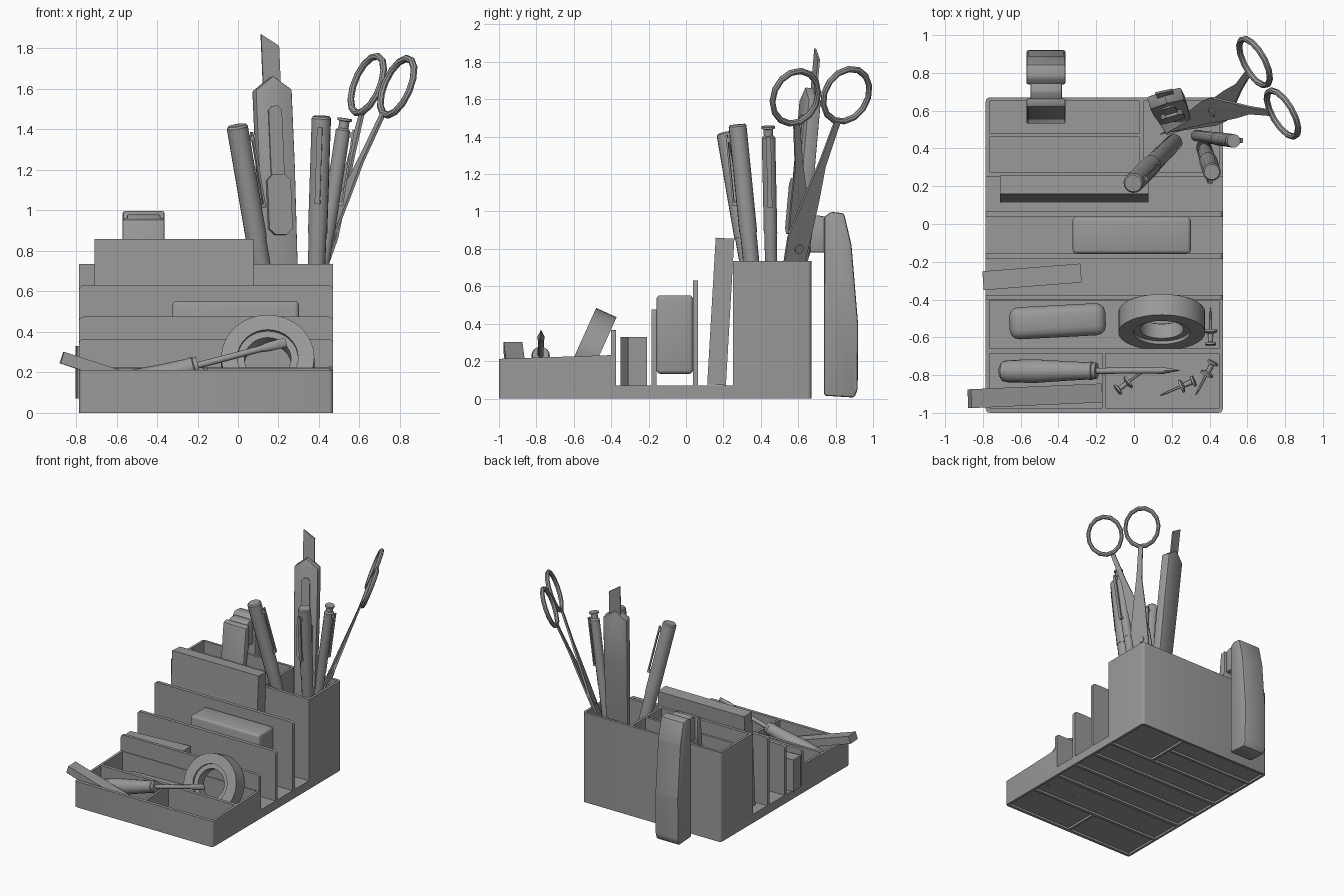
import bpy, bmesh
from math import sin, cos, pi, radians
from mathutils import Matrix, Vector, Euler

if "Cube" in bpy.data.objects:
    bpy.data.objects.remove(bpy.data.objects["Cube"])

SIDE = Matrix(((0, 0, 1, 0), (1, 0, 0, 0), (0, 1, 0, 0), (0, 0, 0, 1)))  # profile (y, z) extruded in x
GREY = bpy.data.materials.new("dark_grey")
GREY.diffuse_color = (.32, .32, .32, 1)
GREY.use_nodes = True
GREY.node_tree.nodes["Principled BSDF"].inputs["Base Color"].default_value = GREY.diffuse_color


def finish(bm, name, mat=None, smooth=True):
    bmesh.ops.recalc_face_normals(bm, faces=bm.faces)
    me = bpy.data.meshes.new(name)
    bm.to_mesh(me)
    bm.free()
    me.materials.append(GREY)
    ob = bpy.data.objects.new(name, me)
    bpy.context.collection.objects.link(ob)
    if mat:
        ob.matrix_world = mat
    if smooth:
        bpy.ops.object.select_all(action='DESELECT')
        ob.select_set(True)
        bpy.context.view_layer.objects.active = ob
        bpy.ops.object.shade_smooth_by_angle(angle=radians(32))
    return ob


def bevel(bm, edges, w, seg=2):
    bmesh.ops.bevel(bm, geom=list(edges), offset=w, segments=seg, profile=0.5, affect='EDGES')


def add_box(bm, x, y, z):
    m = Matrix.Translation(((x[0] + x[1]) / 2, (y[0] + y[1]) / 2, (z[0] + z[1]) / 2))
    bmesh.ops.create_cube(bm, size=1, matrix=m @ Matrix.Diagonal((x[1] - x[0], y[1] - y[0], z[1] - z[0], 1)))


def box(name, centre, size, rot=(0, 0, 0), bev=0, seg=3):
    bm = bmesh.new()
    add_box(bm, *[(-s / 2, s / 2) for s in size])
    if bev:
        bevel(bm, bm.edges, bev, seg)
    e = Euler([radians(a) for a in rot]).to_matrix().to_4x4()
    return finish(bm, name, Matrix.Translation(centre) @ e)


def prism_bm(pts, z0, z1):
    bm = bmesh.new()
    f = bm.faces.new([bm.verts.new((p[0], p[1], z0)) for p in pts])
    r = bmesh.ops.extrude_face_region(bm, geom=[f])
    bmesh.ops.translate(bm, vec=(0, 0, z1 - z0), verts=[v for v in r['geom'] if isinstance(v, bmesh.types.BMVert)])
    return bm


def loft_bm(rings, n):
    """rings of (z, rx, ry) ellipses along local z"""
    bm, prev = bmesh.new(), None
    for z, rx, ry in rings:
        ring = [bm.verts.new((rx * cos(2 * pi * i / n), ry * sin(2 * pi * i / n), z)) for i in range(n)]
        if prev:
            for i in range(n):
                bm.faces.new((prev[i], prev[(i + 1) % n], ring[(i + 1) % n], ring[i]))
        else:
            bm.faces.new(ring[::-1])
        prev = ring
    bm.faces.new(prev)
    return bm


def frame(a, b, hint):
    """matrix with origin a, z towards b, x close to hint"""
    z = (Vector(b) - Vector(a)).normalized()
    x = Vector(hint)
    x = (x - z * x.dot(z)).normalized()
    m = Matrix((x, z.cross(x), z)).transposed().to_4x4()
    return Matrix.Translation(a) @ m


# organiser body: stepped side profile
prof = [(-1, 0), (.67, 0), (.67, .735), (.25, .735), (.25, .07)]
for y0, y1, h in ((.037, .065, .63), (-.185, -.157, .475), (-.4, -.375, .365)):
    prof += [(y1, .07), (y1, h), (y0, h), (y0, .07)]
prof[-1] = (-.4, .232)
prof.append((-1, .212))
bm = prism_bm(prof, -.785, .47)
corner = []
for e in bm.edges:
    d = e.verts[1].co - e.verts[0].co
    mid = (e.verts[0].co + e.verts[1].co) / 2
    if abs(d.z) < 1e-5 and ((abs(d.x) < 1e-5 and (mid.x < -.99 or mid.x > .66)) or
                            (abs(d.y) < 1e-5 and abs(d.x) < .05)):
        corner.append(e)
bevel(bm, corner, .022, 3)
body = finish(bm, "organiser_body", SIDE)

# pockets, and recesses underneath
pockets = [((-.765, .45), (-.66, -.405)), ((-.765, -.17), (-.975, -.685)), ((-.15, .45), (-.975, -.685)),
           ((-.765, .03), (.48, .65)), ((-.765, .03), (.275, .46)), ((.05, .45), (.275, .65))]
slots = [((-.765, .45), y) for y in ((-.375, -.185), (-.157, .037), (.065, .25))]
bm = bmesh.new()
for x, y in pockets:
    add_box(bm, x, y, (.022, 1))
for x, y in pockets + slots:
    add_box(bm, x, y, (-.1, .017))
cutter = finish(bm, "pocket_cutter", smooth=False)
cutter.hide_render = True
mod = body.modifiers.new("pockets", 'BOOLEAN')
mod.operation, mod.object, mod.solver = 'DIFFERENCE', cutter, 'EXACT'
bpy.context.view_layer.objects.active = body
bpy.ops.object.modifier_move_to_index(modifier="pockets", index=0)
bpy.ops.object.modifier_apply(modifier="pockets")
bpy.data.objects.remove(cutter)

# things standing in the slots and lying in the tray
box("notebook", (-.317, .186, .465), (.785, .1, .785), (-3.3, 0, 0))
box("note_block", (-.012, -.06, .342), (.625, .195, .42), bev=.02)
box("small_box", (-.54, -.28, .2), (.52, .1, .26), (0, 0, 4.5))
box("leaning_bar", (-.525, -.91, .161), (.727, .1, .06), (0, 18, 2.5))
box("eraser", (-.405, -.515, .08), (.51, .17, .115), (0, 0, 3), .05)

# tape roll leaning in the tray: tape and recessed inner core
for name, w, ro, ri in (("tape_roll", .06, .23, .15), ("tape_core", .042, .15, .115)):
    bm, n = bmesh.new(), 32
    rings = [[bm.verts.new((r * cos(2 * pi * i / n), r * sin(2 * pi * i / n), z)) for i in range(n)]
             for r, z in ((ro, -w), (ro, w), (ri, w), (ri, -w))]
    for k in range(4):
        a, b = rings[k], rings[(k + 1) % 4]
        for i in range(n):
            bm.faces.new((a[i], a[(i + 1) % n], b[(i + 1) % n], b[i]))
    finish(bm, name, frame((.147, -.52, .25), (.147, .39, -.16), (1, 0, 0)))

# screwdriver: handle, then shaft ending in a flat blade
m = frame((-.71, -.78, .1), (.24, -.775, .35), (0, 1, 0))
finish(loft_bm([(0, .03, .03), (.015, .052, .052), (.05, .06, .06), (.2, .062, .062), (.36, .052, .052),
                (.48, .046, .046), (.505, .05, .05), (.51, .044, .044), (.53, .044, .044)], 16),
       "screwdriver_handle", m)
finish(loft_bm([(.5, .016, .016), (.85, .016, .016), (.88, .02, .022), (.95, .008, .024), (.98, .002, .02)], 12),
       "screwdriver_shaft", m)

# push pins
tack = [(0, .03), (.012, .03), (.016, .014), (.06, .012), (.068, .034), (.08, .034), (.082, .006), (.17, .005), (.2, .001)]
for i, (a, b) in enumerate([((.405, -.64, .055), (.405, -.42, .03)), ((-.09, -.88, .055), (.09, -.75, .03)),
                            ((.32, -.83, .055), (.11, -.92, .03)), ((.42, -.73, .055), (.33, -.9, .03))]):
    finish(loft_bm([(z, r, r) for z, r in tack], 12), "push_pin_%d" % (i + 1), frame(a, b, (0, 0, 1)))


# pens with clips; clip sits on the local +x side
def pen(name, a, b, r, clip_dir, n, button):
    L = (Vector(b) - Vector(a)).length
    m = frame(a, b, clip_dir)
    rings = [(0, .006), (.1, r * .6), (.14, r * .85), (L * .6, r * .92), (L * .6, r), (L - .01, r), (L, r * .85)]
    if button:
        rings = rings[:-2] + [(L - .06, r), (L - .05, r * .7), (L - .015, r * .7), (L - .012, r), (L, r)]
    finish(loft_bm([(z, q, q) for z, q in rings], n), name, m)
    bm = bmesh.new()
    add_box(bm, (r + .01, r + .02), (-.013, .013), (L - .43, L - .05))
    add_box(bm, (r * .7, r + .02), (-.013, .013), (L - .09, L - .065))
    add_box(bm, (r * .9, r + .015), (-.013, .013), (L - .43, L - .41))
    finish(bm, name + "_clip", m, False)


pen("marker_pen", (.235, .455, .02), (-.005, .215, 1.42), .053, (1, .3, 0), 16, False)
pen("thick_pen", (.365, .42, .02), (.412, .275, 1.465), .048, (-.1, -1, 0), 14, False)
pen("click_pen", (.31, .47, .02), (.528, .44, 1.455), .036, (1, 0, 0), 12, True)

# utility knife: body, blade, slide track and slider
m = frame((.235, .525, .02), (.165, .67, 1.66), (.96, .27, 0)) @ Matrix.Rotation(pi / 2, 4, 'X')
bm = prism_bm([(-.075, 0), (.075, 0), (.093, 1.2), (.093, 1.58), (.0, 1.65), (-.093, 1.58), (-.093, 1.2)], -.035, .035)
bevel(bm, bm.edges, .008, 2)
finish(bm, "knife_body", m)
finish(prism_bm([(-.045, 1.5), (.045, 1.5), (.045, 1.8), (-.045, 1.86)], -.006, .006), "knife_blade",
       Matrix.Translation((0, .015, 0)) @ m, False)


def pill(w, y0, y1, c):
    return [(-w + c, y0), (w - c, y0), (w, y0 + c), (w, y1 - c), (w - c, y1), (-w + c, y1), (-w, y1 - c), (-w, y0 + c)]


finish(prism_bm(pill(.034, .9, 1.5, .02), .025, .045), "knife_track", m, False)
finish(prism_bm(pill(.06, .86, 1.16, .03), .025, .06), "knife_slider", m, False)

# scissors: two mirrored halves in a shared plane (local x across, z along)
m = frame((.15, .48, .03), (.71, .72, 1.61), (-.15, .275, .01)) @ Matrix.Rotation(pi / 2, 4, 'X')
half = [(0, 0), (-.075, .75), (-.075, .9), (-.01, 1.13), (.05, 1.33), (.108, 1.57), (.14, 1.56), (.088, 1.3),
        (.08, 1.1), (.065, .9), (.05, .75)]
for s, name in ((1, "left"), (-1, "right")):
    finish(prism_bm([(x * s, y) for x, y in half], min(0, s * .014), max(0, s * .014)), "scissor_blade_" + name, m, False)
    bpy.ops.mesh.primitive_torus_add(major_segments=14, minor_segments=8, major_radius=.145, minor_radius=.017)
    ring = bpy.context.object
    ring.name = "scissor_loop_" + name
    ring.data.materials.append(GREY)
    bpy.ops.object.shade_smooth_by_angle(angle=radians(32))
    ring.matrix_world = m @ Matrix.Translation((s * .155, 1.7, 0)) @ Matrix.Rotation(radians(-8 * s), 4, 'Z') \
        @ Matrix.Diagonal((.95, 1.04, 1, 1))
finish(loft_bm([(-.022, .025, .025), (.022, .025, .025)], 12), "scissor_pivot", m @ Matrix.Translation((0, .83, 0)))


# stapler straddling the back wall
def side_part(name, pts, x0, x1, bev):
    bm = prism_bm(pts, x0, x1)
    bevel(bm, bm.edges, bev, 2)
    finish(bm, name, SIDE)


side_part("stapler_top_arm", [(.738, .015), (.9, .005), (.918, .05), (.92, .4), (.885, .82), (.845, .99), (.775, .998),
                              (.738, .97)], -.57, -.362, .012)
side_part("stapler_base_arm", [(.53, .1), (.62, .955), (.665, .965), (.665, .78), (.638, .7), (.61, .1)], -.57, -.362, .01)
side_part("stapler_hinge", [(.655, .78), (.66, .965), (.7, .98), (.76, .97), (.76, .78)], -.548, -.382, .008)
